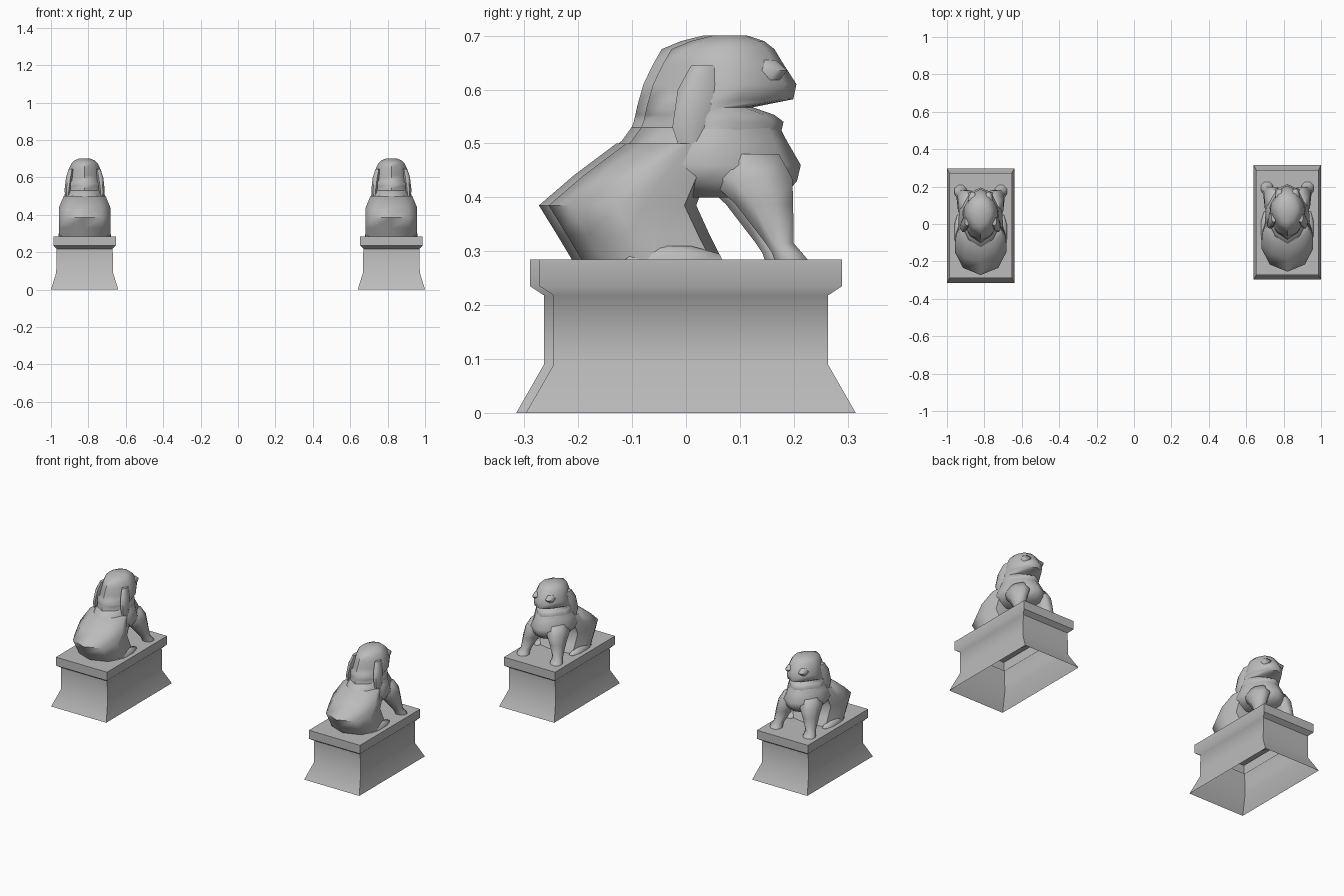
import bpy, bmesh, math

cube = bpy.data.objects.get("Cube")
if cube:
    bpy.data.objects.remove(cube, do_unlink=True)

stone = bpy.data.materials.new("grey_stone")
stone.use_nodes = True
GREY = (0.5, 0.5, 0.5, 1)
stone.diffuse_color = GREY
stone.node_tree.nodes["Principled BSDF"].inputs["Base Color"].default_value = GREY


def loft(name, rings, origin, angle, cap_bottom=True):
    """Skin a stack of closed rings into one smooth-shaded object."""
    bm = bmesh.new()
    rows = [[bm.verts.new(p) for p in ring] for ring in rings]
    n = len(rows[0])
    for low, high in zip(rows, rows[1:]):
        for i in range(n):
            j = (i + 1) % n
            bm.faces.new((low[i], low[j], high[j], high[i]))
    bm.faces.new(rows[-1])
    if cap_bottom:
        bm.faces.new(rows[0][::-1])
    bmesh.ops.recalc_face_normals(bm, faces=bm.faces)
    mesh = bpy.data.meshes.new(name)
    bm.to_mesh(mesh)
    bm.free()
    mesh.materials.append(stone)
    obj = bpy.data.objects.new(name, mesh)
    bpy.context.collection.objects.link(obj)
    obj.location = origin
    bpy.ops.object.select_all(action='DESELECT')
    obj.select_set(True)
    bpy.context.view_layer.objects.active = obj
    bpy.ops.object.shade_smooth_by_angle(angle=math.radians(angle))
    return obj


def rectangle(z, hx, hy):
    return [(-hx, -hy, z), (hx, -hy, z), (hx, hy, z), (-hx, hy, z)]


def body_ring(z, back, front, half, rear, face):
    """Mirrored outline: pointed back, broad flanks, narrower front."""
    span = front - back
    side = [(rear * half, back + 0.14 * span), (half, back + 0.45 * span),
            (0.96 * half, back + 0.65 * span), (face * half, front - 0.08 * span)]
    right = [(x, y, z) for x, y in side]
    left = [(-x, y, z) for x, y in reversed(side)]
    return [(0, back, z)] + right + [(0, front, z)] + left


def oval(z, x0, x1, y0, y1, sides=8):
    cx, cy, rx, ry = (x0 + x1) / 2, (y0 + y1) / 2, (x1 - x0) / 2, (y1 - y0) / 2
    turn = [2 * math.pi * (i + 0.5) / sides for i in range(sides)]
    return [(cx + 1.06 * rx * math.cos(a), cy + 1.06 * ry * math.sin(a), z) for a in turn]


# height, back y, front y, half width, rear width share, face width share
HAUNCHES = [(0.28, -0.20, 0.06, 0.138, 0.7, 0.8), (0.33, -0.23, 0.035, 0.138, 0.7, 0.8),
            (0.385, -0.264, 0.01, 0.138, 0.68, 0.8), (0.44, -0.2, 0.03, 0.137, 0.65, 0.8),
            (0.50, -0.12, 0.06, 0.112, 0.6, 0.7)]
CHEST = [(0.40, -0.02, 0.17, 0.085, 0.7, 0.6), (0.43, -0.12, 0.197, 0.11, 0.7, 0.6),
         (0.46, -0.16, 0.204, 0.12, 0.65, 0.55), (0.505, -0.11, 0.178, 0.108, 0.6, 0.5),
         (0.53, -0.092, 0.165, 0.1, 0.55, 0.45)]
HEAD = [(0.51, -0.1, 0.165, 0.102, 0.55, 0.42), (0.54, -0.088, 0.172, 0.1, 0.55, 0.42),
        (0.553, -0.085, 0.155, 0.098, 0.55, 0.45), (0.567, -0.082, 0.115, 0.095, 0.55, 0.6),
        (0.582, -0.078, 0.19, 0.094, 0.55, 0.48), (0.61, -0.07, 0.196, 0.09, 0.55, 0.5),
        (0.647, -0.052, 0.172, 0.083, 0.55, 0.6), (0.675, -0.036, 0.155, 0.07, 0.6, 0.6),
        (0.69, 0.0, 0.136, 0.055, 0.6, 0.6), (0.70, 0.04, 0.105, 0.03, 0.6, 0.6)]

# height, inner x, outer x, rear y, front y
FRONT_LEG = [(0.28, 0.075, 0.142, 0.156, 0.221), (0.297, 0.075, 0.14, 0.15, 0.207),
             (0.315, 0.075, 0.13, 0.138, 0.191), (0.387, 0.045, 0.126, 0.082, 0.191),
             (0.435, 0.02, 0.122, 0.03, 0.19), (0.48, 0.02, 0.1, 0.03, 0.165)]
HIND_PAW = [(0.28, 0.085, 0.142, -0.13, 0.062), (0.295, 0.09, 0.14, -0.11, 0.055),
            (0.31, 0.095, 0.132, -0.08, 0.0)]
EAR = [(0.47, 0.08, 0.1, -0.015, 0.02), (0.53, 0.075, 0.108, -0.035, 0.03),
       (0.60, 0.065, 0.1, -0.025, 0.045), (0.645, 0.06, 0.085, 0.0, 0.05)]
BROW = [(0.618, 0.03, 0.06, 0.11, 0.165), (0.635, 0.02, 0.065, 0.1, 0.18),
        (0.655, 0.025, 0.055, 0.1, 0.158)]
PEDESTAL = [(0, 0.18, 0.306), (0.09, 0.152, 0.2545), (0.218, 0.15, 0.2545),
            (0.235, 0.167, 0.2805), (0.285, 0.167, 0.2805)]


def mirrored(rows, sign):
    return [oval(z, sign * x0, sign * x1, y0, y1) for z, x0, x1, y0, y1 in rows]


for label, side in (("left", 1), ("right", -1)):
    origin = (side * 0.82, side * 0.009, 0)
    # Hollow plinth with flared foot and moulded cap
    loft(label + "_pedestal", [rectangle(*r) for r in PEDESTAL], origin, 50, False)
    # Seated animal
    for part, rows in (("haunches", HAUNCHES), ("chest", CHEST), ("head", HEAD)):
        loft(f"{label}_{part}", [body_ring(*r) for r in rows], origin, 60)
    for part, rows in (("front_leg", FRONT_LEG), ("hind_paw", HIND_PAW),
                       ("ear", EAR), ("brow", BROW)):
        for hand, sign in (("a", 1), ("b", -1)):
            loft(f"{label}_{part}_{hand}", mirrored(rows, sign), origin, 60)
